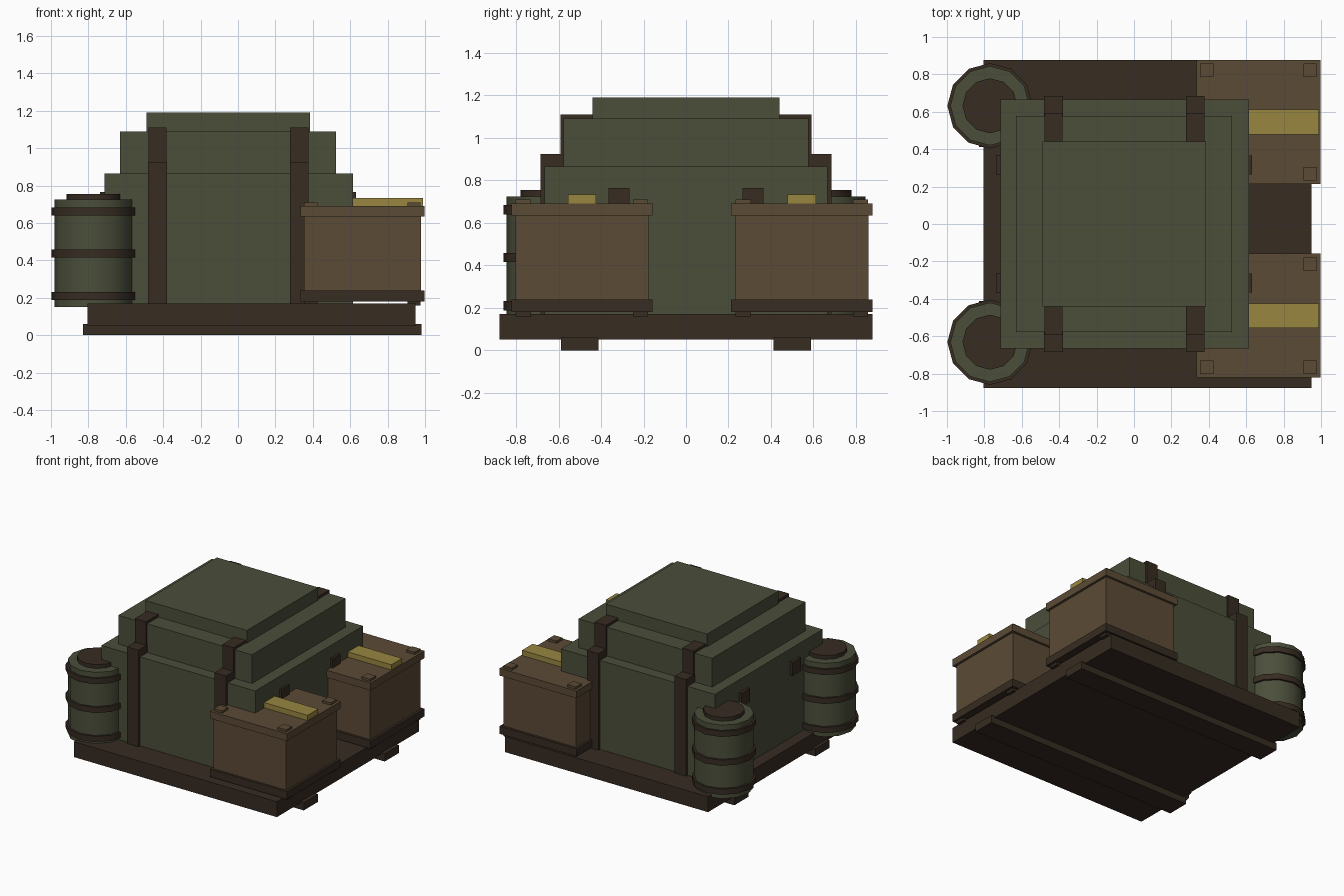
import bpy
import math

default = bpy.data.objects.get("Cube")
if default:
    bpy.data.objects.remove(default, do_unlink=True)


def material(name, r, g, b):
    m = bpy.data.materials.new(name)
    m.use_nodes = True
    m.diffuse_color = (r, g, b, 1)
    m.node_tree.nodes["Principled BSDF"].inputs["Base Color"].default_value = (r, g, b, 1)
    return m


OLIVE = material("olive canvas", 0.069, 0.077, 0.042)
DARK = material("dark wood", 0.038, 0.025, 0.016)
BROWN = material("crate brown", 0.105, 0.069, 0.036)
YELLOW = material("mustard label", 0.314, 0.238, 0.052)


def box(name, mat, x, y, z):
    """Box given by its (low, high) extent on each axis."""
    bpy.ops.mesh.primitive_cube_add(size=1, location=[sum(a) / 2 for a in (x, y, z)])
    ob = bpy.context.object
    ob.name = name
    ob.scale = [a[1] - a[0] for a in (x, y, z)]
    bpy.ops.object.transform_apply(location=False, rotation=False)
    ob.data.materials.append(mat)
    return ob


def drum(name, mat, x, y, z, radius):
    """Twelve-sided upright cylinder with z as (low, high)."""
    bpy.ops.mesh.primitive_cylinder_add(vertices=12, radius=radius, depth=z[1] - z[0],
                                        location=(x, y, sum(z) / 2))
    ob = bpy.context.object
    ob.name = name
    ob.data.materials.append(mat)
    bpy.ops.object.shade_smooth_by_angle(angle=math.radians(40))


def around(c, half):
    return (c - half, c + half)


# Pallet with two skids
box("pallet_deck", DARK, (-0.805, 0.95), (-0.877, 0.877), (0.05, 0.17))
for side, y in (("front", -0.5), ("back", 0.5)):
    box(side + "_skid", DARK, (-0.83, 0.98), around(y, 0.088), (0, 0.06))

# Stepped cargo stack
box("cargo_lower", OLIVE, (-0.715, 0.615), around(0, 0.665), (0.17, 0.865))
box("cargo_middle", OLIVE, (-0.63, 0.525), around(0, 0.577), (0.86, 1.09))
box("cargo_top", OLIVE, (-0.49, 0.385), around(0, 0.44), (1.08, 1.19))

# Stepped straps over the stack
for side, x in (("right", -0.43), ("left", 0.327)):
    box(side + "_strap_lower", DARK, around(x, 0.05), around(0, 0.685), (0.165, 0.925))
    box(side + "_strap_upper", DARK, around(x, 0.049), around(0, 0.59), (0.9, 1.11))

# Small brackets on both ends of the stack
for end, x in (("right", -0.715), ("left", 0.61)):
    for side, y in (("front", -0.315), ("back", 0.315)):
        box(f"{end}_{side}_bracket", DARK, around(x, 0.022), around(y, 0.05), (0.66, 0.765))

# Crates with banded base, lid, corner posts and label
for side, y in (("front", -0.49), ("back", 0.545)):
    x = 0.665
    box(side + "_crate_body", BROWN, around(x, 0.313), around(y, 0.313), (0.2, 0.66))
    box(side + "_crate_base", DARK, around(x, 0.332), around(y, 0.332), (0.18, 0.24))
    box(side + "_crate_lid", BROWN, around(x, 0.332), around(y, 0.332), (0.635, 0.692))
    for sx in (-1, 1):
        for sy in (-1, 1):
            px, py = x + sx * 0.276, y + sy * 0.276
            box(side + "_crate_post", BROWN, around(px, 0.036), around(py, 0.036), (0.22, 0.71))
            box(side + "_crate_foot", DARK, around(px, 0.036), around(py, 0.036), (0.16, 0.2))
    box(side + "_crate_label", YELLOW, (0.36, 0.99), around(y, 0.066), (0.68, 0.733))

# Barrels with hoops and a lid
for side, y in (("front", -0.632), ("back", 0.632)):
    x = -0.77
    drum(side + "_barrel", OLIVE, x, y, (0.15, 0.725), 0.212)
    drum(side + "_barrel_lid", DARK, x, y, (0.715, 0.755), 0.147)
    for z in (0.21, 0.437, 0.662):
        drum(side + "_barrel_hoop", DARK, x, y, around(z, 0.022), 0.228)
